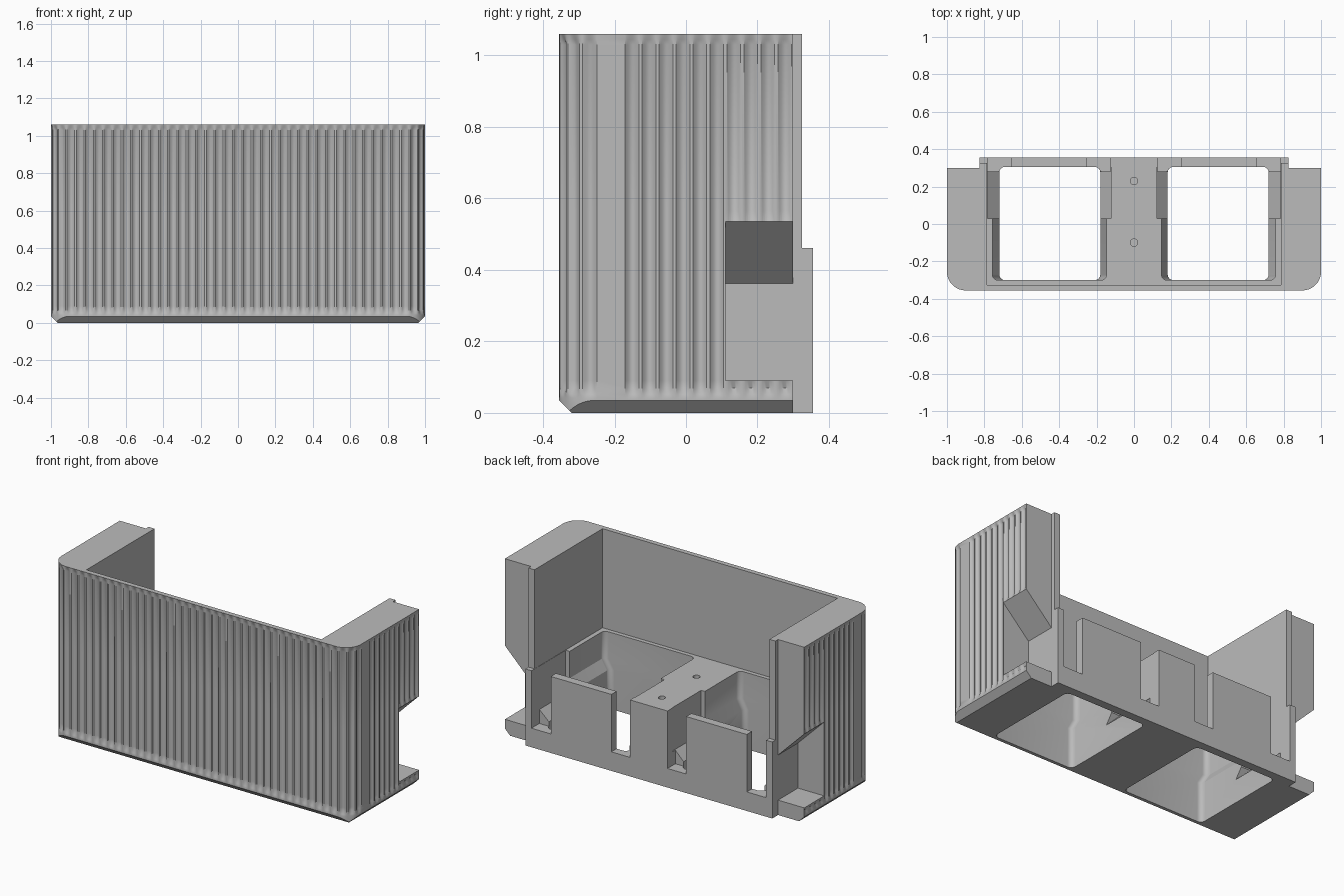
import bpy, bmesh, math

if "Cube" in bpy.data.objects:
    bpy.data.objects.remove(bpy.data.objects["Cube"])

grey = bpy.data.materials.new("plain grey")
grey.diffuse_color = (0.5, 0.5, 0.5, 1)
grey.use_nodes = True
grey.node_tree.nodes["Principled BSDF"].inputs["Base Color"].default_value = grey.diffuse_color


def add_object(name, bm):
    bmesh.ops.recalc_face_normals(bm, faces=bm.faces)
    me = bpy.data.meshes.new(name)
    bm.to_mesh(me)
    bm.free()
    ob = bpy.data.objects.new(name, me)
    me.materials.append(grey)
    bpy.context.collection.objects.link(ob)
    return ob


def loft(name, rings):
    """Closed solid through a list of equally long rings of points."""
    bm = bmesh.new()
    vs = [[bm.verts.new(p) for p in r] for r in rings]
    n = len(rings[0])
    for a, b in zip(vs, vs[1:]):
        for i in range(n):
            j = (i + 1) % n
            bm.faces.new((a[i], a[j], b[j], b[i]))
    bm.faces.new(vs[0][::-1])
    bm.faces.new(vs[-1])
    return add_object(name, bm)


def box(name, x0, x1, y0, y1, z0, z1):
    return loft(name, [[(x0, y0, z), (x1, y0, z), (x1, y1, z), (x0, y1, z)] for z in (z0, z1)])


def round_rect(x0, x1, y0, y1, z, r=0.03, n=6):
    pts = []
    for k, (cx, cy) in enumerate([(x1 - r, y1 - r), (x0 + r, y1 - r), (x0 + r, y0 + r), (x1 - r, y0 + r)]):
        for i in range(n + 1):
            a = math.pi / 2 * (k + i / n)
            pts.append((cx + r * math.cos(a), cy + r * math.sin(a), z))
    return pts


def combine(target, tool, op):
    m = target.modifiers.new(op, 'BOOLEAN')
    m.operation, m.solver, m.object = op, 'EXACT', tool
    bpy.context.view_layer.update()
    me = bpy.data.meshes.new_from_object(target.evaluated_get(bpy.context.evaluated_depsgraph_get()))
    target.modifiers.clear()
    target.data = me
    bpy.data.objects.remove(tool)


# --- fluted outer body -------------------------------------------------
BACK, FRONT, R, H, DEPTH = 0.30, -0.355, 0.10, 1.06, 0.012
SIDE = BACK - FRONT - R
ARC = R * math.pi / 2
HALF = SIDE + ARC + 1 - R


def outline(s):
    """Point and outward normal at distance s from the right back corner."""
    if s > HALF:
        x, y, nx, ny = outline(2 * HALF - s)
        return -x, y, -nx, ny
    if s < SIDE:
        return 1, BACK - s, 1, 0
    if s < SIDE + ARC:
        a = (s - SIDE) / R
        return 1 - R + R * math.cos(a), FRONT + R - R * math.sin(a), math.cos(a), -math.sin(a)
    return 1 - R - (s - SIDE - ARC), FRONT, 0, -1


def flutes(s0, s1, count, steps=7):
    """Concave grooves separated by narrow lands."""
    pitch, land = (s1 - s0) / count, 0.009
    out = []
    for k in range(count):
        a = s0 + k * pitch + land / 2
        out += [(a + (pitch - land) * i / steps, math.sin(math.pi * i / steps)) for i in range(steps + 1)]
    return out


samples = [(0.0, 0.0)] + flutes(0.0, 0.475, 10)
samples += flutes(SIDE - 0.01, 2 * HALF - SIDE + 0.01, 43)
samples += [(2 * HALF - s, d) for s, d in reversed(samples) if s < 0.48]

# height, groove depth, groove depth above and below the side recess
levels = [(0.042, 0, 0), (0.052, 0.25, 0.25), (0.07, 1, 0.7), (0.09, 1, 0), (0.535, 1, 0),
          (0.565, 1, 1), (1.03, 1, 1), (1.045, 0.45, 0.45), (H, 0, 0)]
C = 0.035
rings = [[], []]
for s, d in samples:
    x, y, nx, ny = outline(s)
    rings[0].append((max(-1 + C, min(1 - C, x)), max(FRONT + C, y), 0))
    rings[1].append((x, y, max(0.002, C - 1 + abs(x), C - y + FRONT)))
for z, full, near in levels:
    ring = []
    for s, d in samples:
        x, y, nx, ny = outline(s)
        k = d * DEPTH * (near if y > 0.109 else full)
        ring.append((x - nx * k, y - ny * k, z))
    rings.append(ring)
housing = loft("fluted_housing", rings)

# --- back plate and guide strips ---------------------------------------
combine(housing, box("back_plate", -0.825, 0.825, 0.25, 0.355, 0, 0.462), 'UNION')
for sx in (-1, 1):
    x0, x1 = sorted((sx * 0.75, sx * 0.825))
    combine(housing, box("guide_strip", x0, x1, 0.25, 0.325, 0.4, H), 'UNION')

# --- upper bay, open at the back ---------------------------------------
combine(housing, box("bay_cut", -0.785, 0.785, -0.325, 1, 0.462, 2), 'DIFFERENCE')


def mirrored(ring, sx):
    return [(sx * x, y, z) for x, y, z in ring]


for sx in (-1, 1):
    # wells: narrow bottom opening, sloped seat, wider top
    well = [round_rect(0.18, 0.72, -0.30, 0.305, -0.1), round_rect(0.18, 0.72, -0.30, 0.305, 0.24),
            round_rect(0.147, 0.757, -0.30, 0.305, 0.30), round_rect(0.147, 0.757, -0.30, 0.305, 0.6)]
    combine(housing, loft("well_cut", [mirrored(r, sx) for r in well]), 'DIFFERENCE')
    # wider rear half of each well
    rear = [[(x0, y0, z), (x1, y0, z), (x1, 0.305, z), (x0, 0.305, z)]
            for x0, x1, y0, z in ((0.182, 0.718, -0.015, 0.14), (0.122, 0.783, 0.03, 0.20), (0.122, 0.783, 0.03, 0.6))]
    combine(housing, loft("rear_well_cut", [mirrored(r, sx) for r in rear]), 'DIFFERENCE')
    # slots through the back plate
    for a, b in ((0.125, 0.25), (0.655, 0.784)):
        x0, x1 = sorted((sx * a, sx * b))
        combine(housing, box("slot_cut", x0, x1, 0.28, 1, 0.115, 0.6), 'DIFFERENCE')
    # side recess with a sloped roof
    prof = [(0.825, 0.09), (1.1, 0.09), (1.1, 0.635), (0.825, 0.362)]
    combine(housing, loft("recess_cut", [[(sx * x, y, z) for x, z in prof] for y in (0.11, 0.301)]), 'DIFFERENCE')

# --- screw holes in the centre deck ------------------------------------
for y in (0.23, -0.10):
    hole = [[(0.02 * math.cos(i * math.pi / 12), y + 0.02 * math.sin(i * math.pi / 12), z) for i in range(24)]
            for z in (0.32, 0.6)]
    combine(housing, loft("hole_cut", hole), 'DIFFERENCE')

housing.data.materials.clear()
housing.data.materials.append(grey)
bpy.context.view_layer.objects.active = housing
housing.select_set(True)
bpy.ops.object.shade_smooth_by_angle(angle=math.radians(30))
